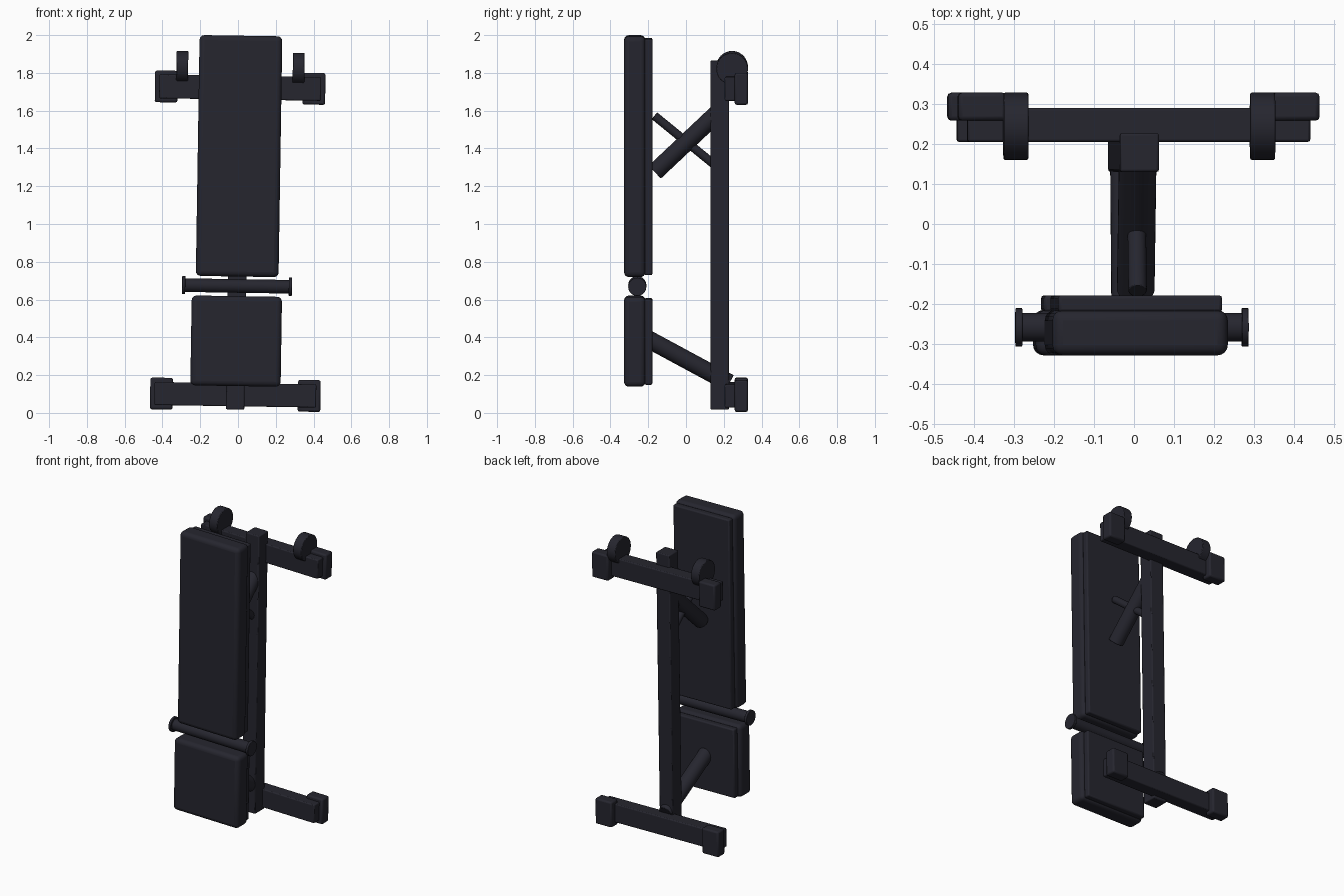
import bpy
import math
from mathutils import Matrix, Vector

if "Cube" in bpy.data.objects:
    bpy.data.objects.remove(bpy.data.objects["Cube"], do_unlink=True)

# One dark finish for the whole bench
dark = bpy.data.materials.new("dark_navy")
dark.use_nodes = True
colour = (0.019, 0.019, 0.028, 1)
dark.diffuse_color = colour
dark.node_tree.nodes["Principled BSDF"].inputs["Base Color"].default_value = colour

# The whole bench leans about a degree sideways
LEAN = Matrix.Translation((0, 0, 1)) @ Matrix.Rotation(math.radians(0.9), 4, "Y") @ Matrix.Translation((0, 0, -1))


def finish(obj, name, bevel, segments):
    obj.name = name
    obj.data.name = name
    obj.data.materials.append(dark)
    bpy.ops.object.transform_apply(location=False, rotation=False, scale=True)
    if bevel:
        mod = obj.modifiers.new("Bevel", "BEVEL")
        mod.width, mod.segments = bevel, segments
        mod.limit_method = "ANGLE"
    bpy.ops.object.shade_smooth_by_angle(angle=math.radians(35))
    bpy.context.view_layer.update()
    obj.matrix_world = LEAN @ obj.matrix_world


def box(name, x, y, z, bevel=0.006, segments=2):
    """Box from (min, max) ranges on each axis."""
    centre = [(r[0] + r[1]) / 2 for r in (x, y, z)]
    bpy.ops.mesh.primitive_cube_add(size=1, location=centre)
    obj = bpy.context.object
    obj.scale = [r[1] - r[0] for r in (x, y, z)]
    finish(obj, name, bevel, segments)


def rod(name, start, end, radius, bevel=0.0):
    """Cylinder between two points."""
    a, b = Vector(start), Vector(end)
    bpy.ops.mesh.primitive_cylinder_add(vertices=32, radius=radius, depth=(b - a).length, location=(a + b) / 2)
    obj = bpy.context.object
    obj.rotation_euler = (b - a).to_track_quat("Z", "Y").to_euler()
    finish(obj, name, bevel, 2)


# Cushions and their backing boards
box("back_pad", (-0.219, 0.219), (-0.328, -0.215), (0.722, 1.997), 0.026, 4)
box("back_board", (-0.205, 0.205), (-0.22, -0.178), (0.732, 1.983), 0.008)
box("seat_pad", (-0.239, 0.239), (-0.328, -0.215), (0.142, 0.618), 0.026, 4)
box("seat_board", (-0.219, 0.219), (-0.22, -0.178), (0.152, 0.605), 0.008)

# Spine of the frame
box("main_beam", (-0.049, 0.049), (0.13, 0.227), (0.018, 1.865))

# Cross feet with end caps
for label, z, half_height in (("upper", 1.722, 0.063), ("lower", 0.096, 0.061)):
    box(label + "_crossbar", (-0.428, 0.428), (0.205, 0.29), (z - half_height, z + half_height))
    for side, s in (("left", 1), ("right", -1)):
        box(f"{label}_{side}_foot_cap", sorted((s * 0.331, s * 0.451)), (0.258, 0.328), (z - 0.084, z + 0.084), 0.01)

# Transport wheels
for side, s in (("left", 1), ("right", -1)):
    rod(side + "_wheel", (s * 0.277, 0.244, 1.827), (s * 0.339, 0.244, 1.827), 0.084, 0.004)

# Roller between the cushions, with end flanges
rod("roller_bar", (-0.285, -0.258, 0.672), (0.285, -0.258, 0.672), 0.036)
for side, s in (("left", 1), ("right", -1)):
    rod(side + "_roller_flange", (s * 0.274, -0.258, 0.672), (s * 0.291, -0.258, 0.672), 0.048, 0.002)

# Supports from the spine to the cushions
rod("seat_strut", (0, -0.2, 0.39), (0, 0.23, 0.158), 0.047, 0.003)
rod("back_strut", (0, -0.165, 1.275), (0, 0.19, 1.61), 0.047, 0.003)
rod("adjuster_rod", (0, -0.167, 1.573), (0, 0.17, 1.298), 0.023, 0.002)
